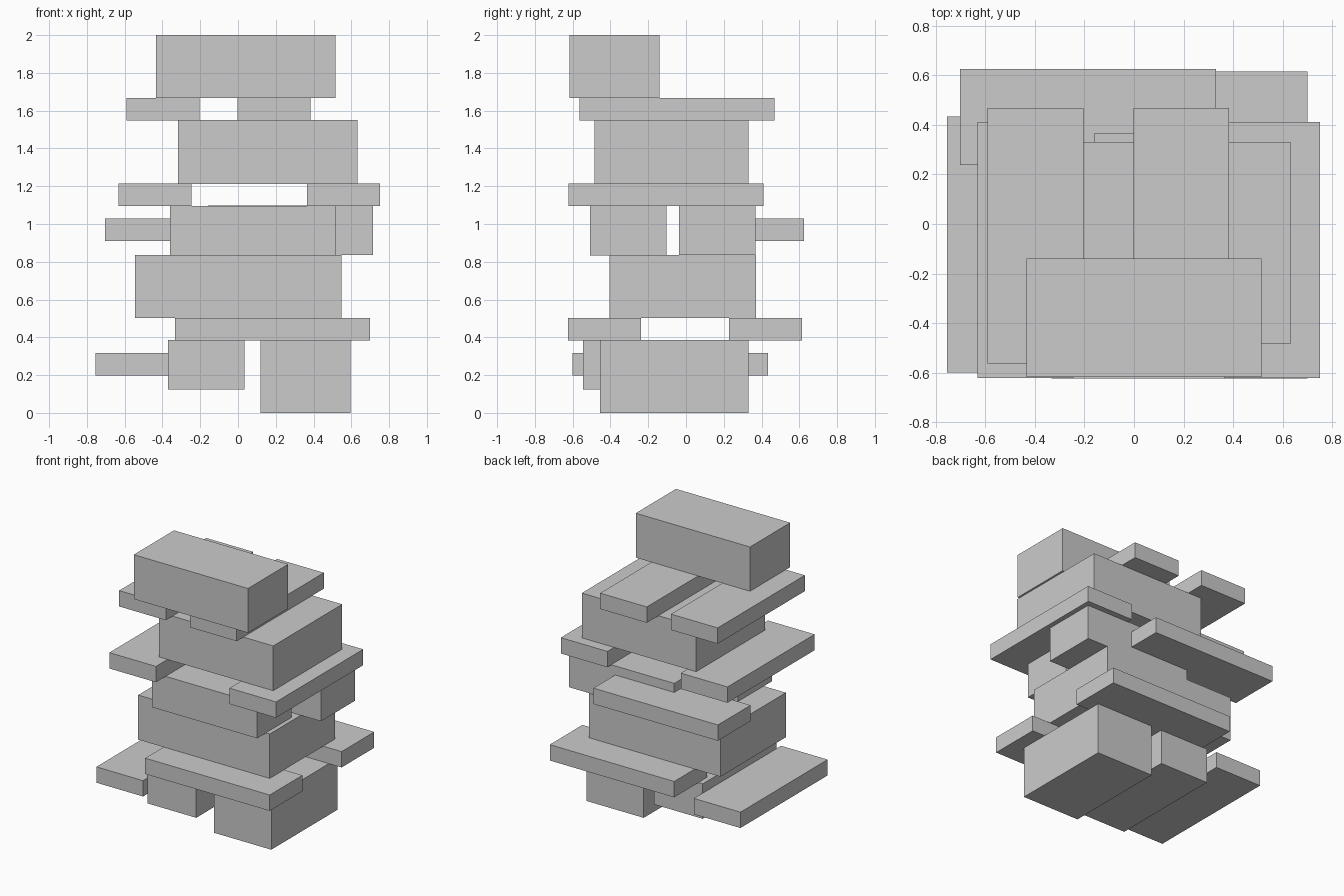
import bpy

if "Cube" in bpy.data.objects:
    bpy.data.objects.remove(bpy.data.objects["Cube"])


def box(name, x, y, z):
    """Axis-aligned box from (min, max) ranges."""
    bpy.ops.mesh.primitive_cube_add(size=1, location=[(a + b) / 2 for a, b in (x, y, z)])
    ob = bpy.context.object
    ob.name = name
    ob.scale = [b - a for a, b in (x, y, z)]
    bpy.ops.object.transform_apply(location=False, rotation=False, scale=True)
    return ob


PLANK_L, PLANK_W, PLANK_H = 1.033, 0.387, 0.119
BEAM_L, BEAM_W, BEAM_H = 0.875, 0.405, 0.262


def piece(name, corner, length, width, height, along_x):
    """Standard plank or beam placed by its lowest corner."""
    x, y, z = corner
    dx, dy = (length, width) if along_x else (width, length)
    return box(name, (x, x + dx), (y, y + dy), (z, z + height))


# Large blocks
box("base_block", (0.12, 0.595), (-0.455, 0.33), (0, 0.385))
box("lower_block", (-0.545, 0.547), (-0.405, 0.371), (0.502, 0.836))
box("upper_block", (-0.317, 0.632), (-0.485, 0.332), (1.213, 1.55))
box("top_block", (-0.433, 0.515), (-0.617, -0.14), (1.667, 2.0))

# Medium beams
for name, corner, along_x in (
    ("base_beam", (-0.37, -0.545, 0.124), False),
    ("front_beam", (-0.36, -0.508, 0.834), True),
    ("back_beam", (-0.16, -0.037, 0.836), True),
):
    piece(name, corner, BEAM_L, BEAM_W, BEAM_H, along_x)

# Thin planks running front to back
for name, corner in (
    ("base_side_plank", (-0.755, -0.6, 0.197)),
    ("middle_left_plank", (-0.632, -0.622, 1.095)),
    ("middle_right_plank", (0.364, -0.622, 1.095)),
    ("upper_left_plank", (-0.591, -0.564, 1.549)),
    ("upper_right_plank", (-0.003, -0.564, 1.549)),
):
    piece(name, corner, PLANK_L, PLANK_W, PLANK_H, False)

# Thin planks running left to right
for name, corner in (
    ("lower_front_plank", (-0.333, -0.624, 0.384)),
    ("lower_back_plank", (-0.333, 0.228, 0.384)),
    ("middle_back_plank", (-0.703, 0.239, 0.911)),
):
    piece(name, corner, PLANK_L, PLANK_W, PLANK_H, True)
